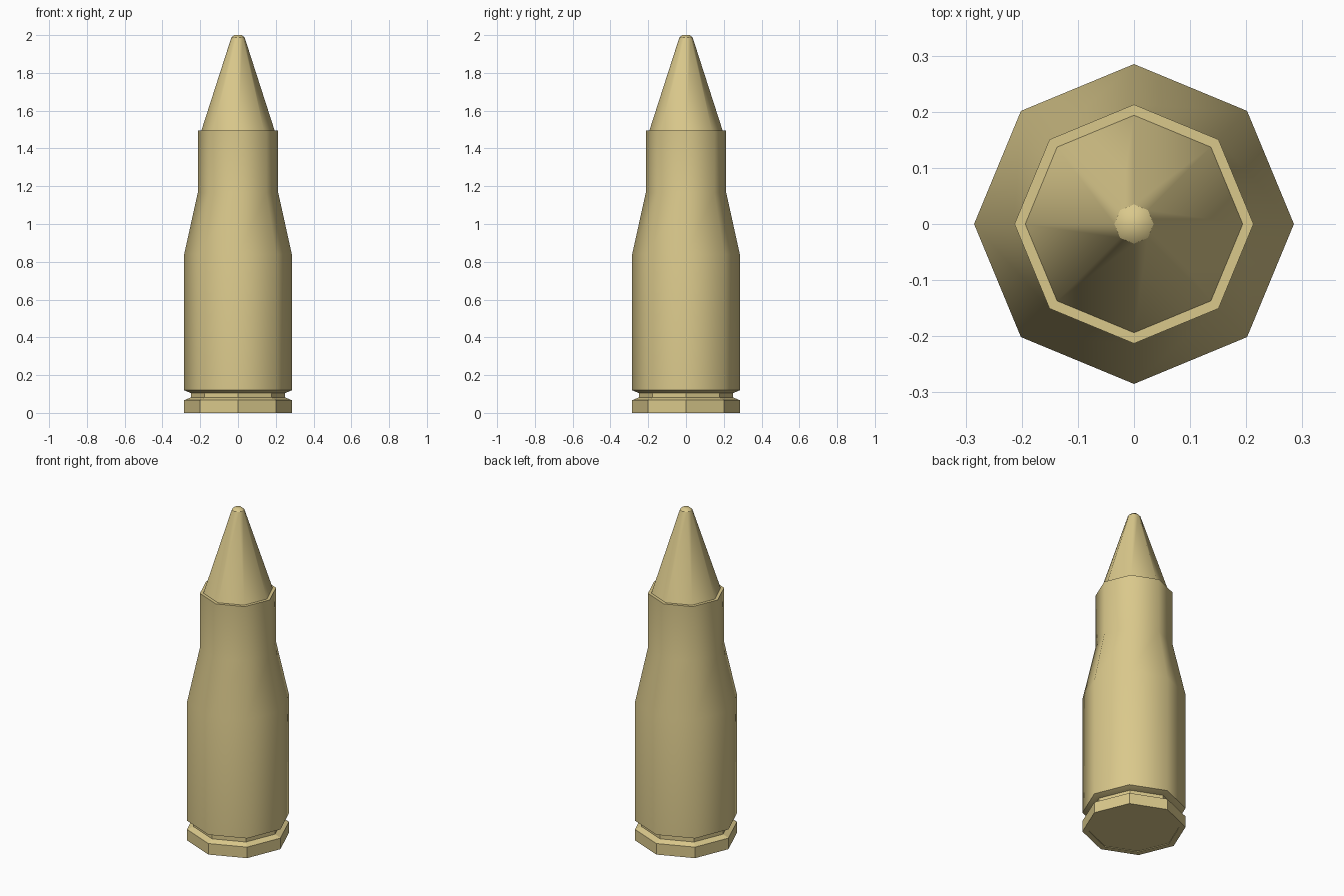
import bpy
import bmesh
import math

cube = bpy.data.objects.get("Cube")
if cube:
    bpy.data.objects.remove(cube, do_unlink=True)

SIDES = 8

# Single brass colour
brass = bpy.data.materials.new("brass")
brass.use_nodes = True
colour = (0.70, 0.58, 0.26, 1.0)
brass.diffuse_color = colour
brass.node_tree.nodes["Principled BSDF"].inputs["Base Color"].default_value = colour


def lathe(name, profile, smooth_angle=None):
    """Octagonal solid from (radius, height) rings, closed at both ends."""
    bm = bmesh.new()
    rings = []
    for radius, height in profile:
        ring = []
        for i in range(SIDES):
            a = i * math.tau / SIDES
            ring.append(bm.verts.new((radius * math.cos(a), radius * math.sin(a), height)))
        rings.append(ring)
    for low, high in zip(rings, rings[1:]):
        for i in range(SIDES):
            j = (i + 1) % SIDES
            bm.faces.new((low[i], low[j], high[j], high[i]))
    bm.faces.new(rings[0][::-1])
    bm.faces.new(rings[-1])
    bmesh.ops.recalc_face_normals(bm, faces=bm.faces)
    mesh = bpy.data.meshes.new(name)
    bm.to_mesh(mesh)
    bm.free()
    mesh.materials.append(brass)
    if smooth_angle:
        mesh.shade_smooth()
        mesh.set_sharp_from_angle(angle=math.radians(smooth_angle))
    else:
        mesh.shade_flat()
    obj = bpy.data.objects.new(name, mesh)
    bpy.context.scene.collection.objects.link(obj)
    return obj


# Base rim with a shallow recess underneath and a sloped top
lathe("base_rim", [(0.25, 0.004), (0.25, 0.0), (0.285, 0.0), (0.285, 0.067), (0.25, 0.082)])

# Extractor groove
lathe("groove", [(0.25, 0.08), (0.25, 0.107)])

# Case: chamfer, body, shoulder and neck
lathe("case", [(0.25, 0.105), (0.285, 0.12), (0.285, 0.84), (0.213, 1.165), (0.213, 1.495)], 50)

# Pointed bullet and its small blunt tip
lathe("bullet", [(0.197, 1.485), (0.035, 1.988)], 50)
lathe("bullet_tip", [(0.035, 1.988), (0.02, 2.0)], 60)
